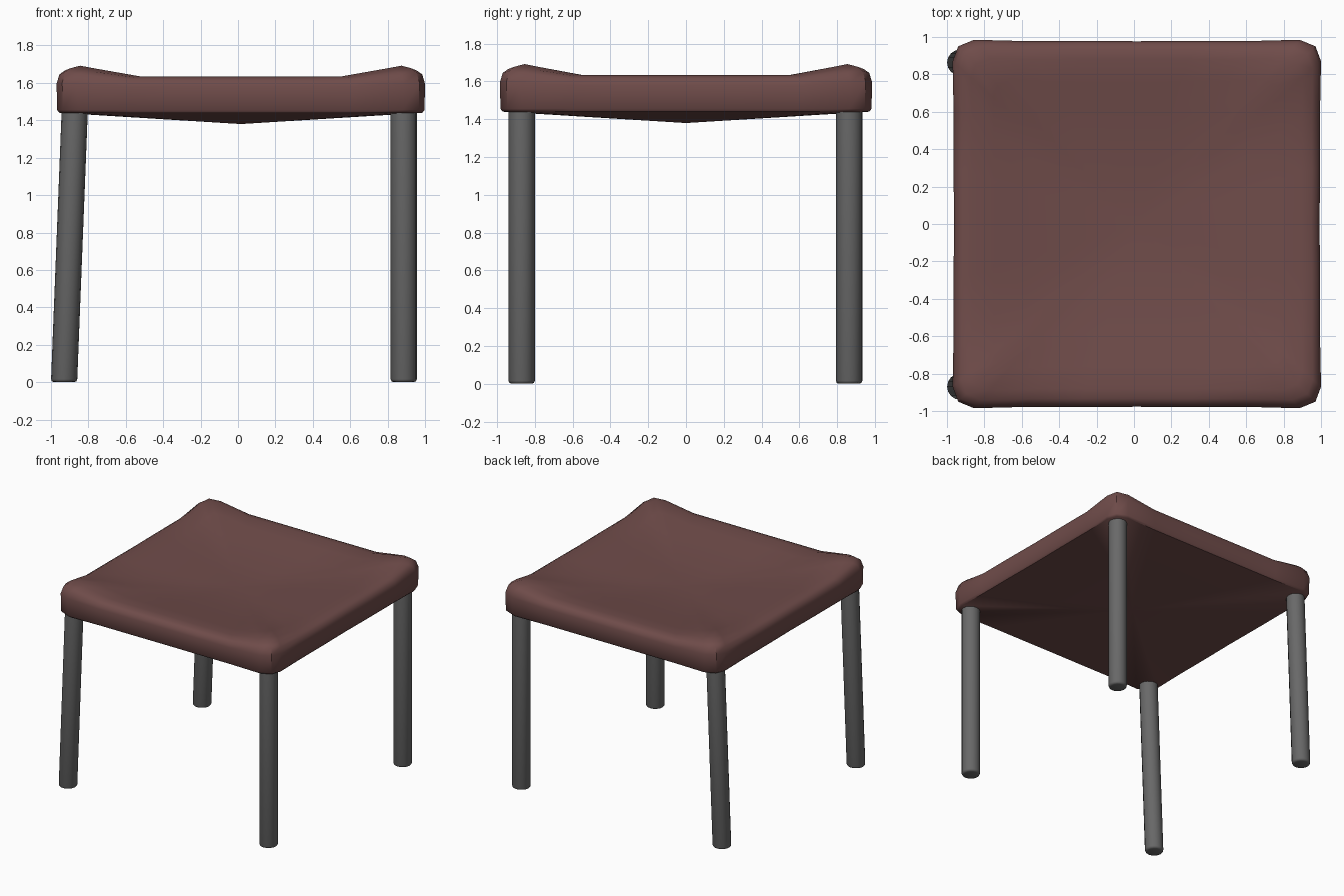
import bpy, bmesh
from mathutils import Vector

if "Cube" in bpy.data.objects:
    bpy.data.objects.remove(bpy.data.objects["Cube"])

# Seat cushion: stacked rings of one rounded-square outline with raised corners
# Quarter outline: x, y, corner lift
QUARTER = [(0.977, 0.0, 0), (0.98, 0.3, 0), (0.98, 0.62, 0), (0.985, 0.87, 0.75), (0.955, 0.95, 1),
           (0.87, 0.985, 0.75), (0.6, 0.978, 0), (0.3, 0.978, 0)]
TOP = [(0.0, 0.977, 0)]
a = QUARTER + TOP
b = [(-x, y, c) for x, y, c in reversed(QUARTER)]
upper = a + b                                        # from +x round to -x
outline = upper + [(x, -y, c) for x, y, c in reversed(upper[1:-1])]

# Ring: scale, z at mid edge, z at corner
RINGS = [(0.985, 1.44, 1.44), (0.997, 1.455, 1.455), (1.0, 1.58, 1.60), (0.985, 1.615, 1.655),
         (0.955, 1.63, 1.678), (0.90, 1.635, 1.692), (0.78, 1.622, 1.665), (0.60, 1.598, 1.612),
         (0.30, 1.565, 1.567)]
CX = 0.015


def seat():
    bm = bmesh.new()
    rings = [[bm.verts.new((CX + x * s, y * s, z0 + (z1 - z0) * c)) for x, y, c in outline]
             for s, z0, z1 in RINGS]
    n = len(outline)
    for lo, hi in zip(rings, rings[1:]):
        for i in range(n):
            j = (i + 1) % n
            bm.faces.new((lo[i], lo[j], hi[j], hi[i]))
    # dished top and sagging underside
    for ring, z in ((rings[-1], 1.553), (rings[0], 1.38)):
        centre = bm.verts.new((CX, 0, z))
        for i in range(n):
            bm.faces.new((ring[i], ring[(i + 1) % n], centre))
    bmesh.ops.recalc_face_normals(bm, faces=bm.faces)
    return finish("seat", bm, 45)


def finish(name, bm, angle):
    me = bpy.data.meshes.new(name)
    bm.to_mesh(me)
    bm.free()
    ob = bpy.data.objects.new(name, me)
    bpy.context.collection.objects.link(ob)
    bpy.ops.object.select_all(action='DESELECT')
    ob.select_set(True)
    bpy.context.view_layer.objects.active = ob
    bpy.ops.object.shade_smooth_by_angle(angle=angle * 3.14159 / 180)
    return ob


# Leg: round tube with a softened foot, leaning from bottom to top
def leg(name, bottom, top, r=0.07, sides=16):
    bm = bmesh.new()
    h = top.z - bottom.z
    bmesh.ops.create_cone(bm, cap_ends=True, segments=sides, radius1=r, radius2=r, depth=h)
    foot = [e for e in bm.edges if all(v.co.z < 0 for v in e.verts)]
    bmesh.ops.bevel(bm, geom=foot, offset=0.016, segments=2, affect='EDGES', profile=0.5)
    for v in bm.verts:
        t = v.co.z / h + 0.5
        p = bottom.lerp(top, t)
        v.co = Vector((v.co.x + p.x, v.co.y + p.y, p.z))
    return finish(name, bm, 50)


red = bpy.data.materials.new("cushion red")
red.diffuse_color = (0.16, 0.072, 0.068, 1)
red.use_nodes = True
red.node_tree.nodes["Principled BSDF"].inputs["Base Color"].default_value = red.diffuse_color
seat().data.materials.append(red)
grey = bpy.data.materials.new("leg grey")
grey.diffuse_color = (0.14, 0.14, 0.14, 1)
grey.use_nodes = True
grey.node_tree.nodes["Principled BSDF"].inputs["Base Color"].default_value = grey.diffuse_color

for where, y in (("front", -0.87), ("back", 0.863)):
    for side, x0, x1 in (("left", -0.93, -0.873), ("right", 0.886, 0.886)):
        ob = leg(f"{where}_{side}_leg", Vector((x0, y, 0)), Vector((x1, y, 1.45)))
        ob.data.materials.append(grey)
